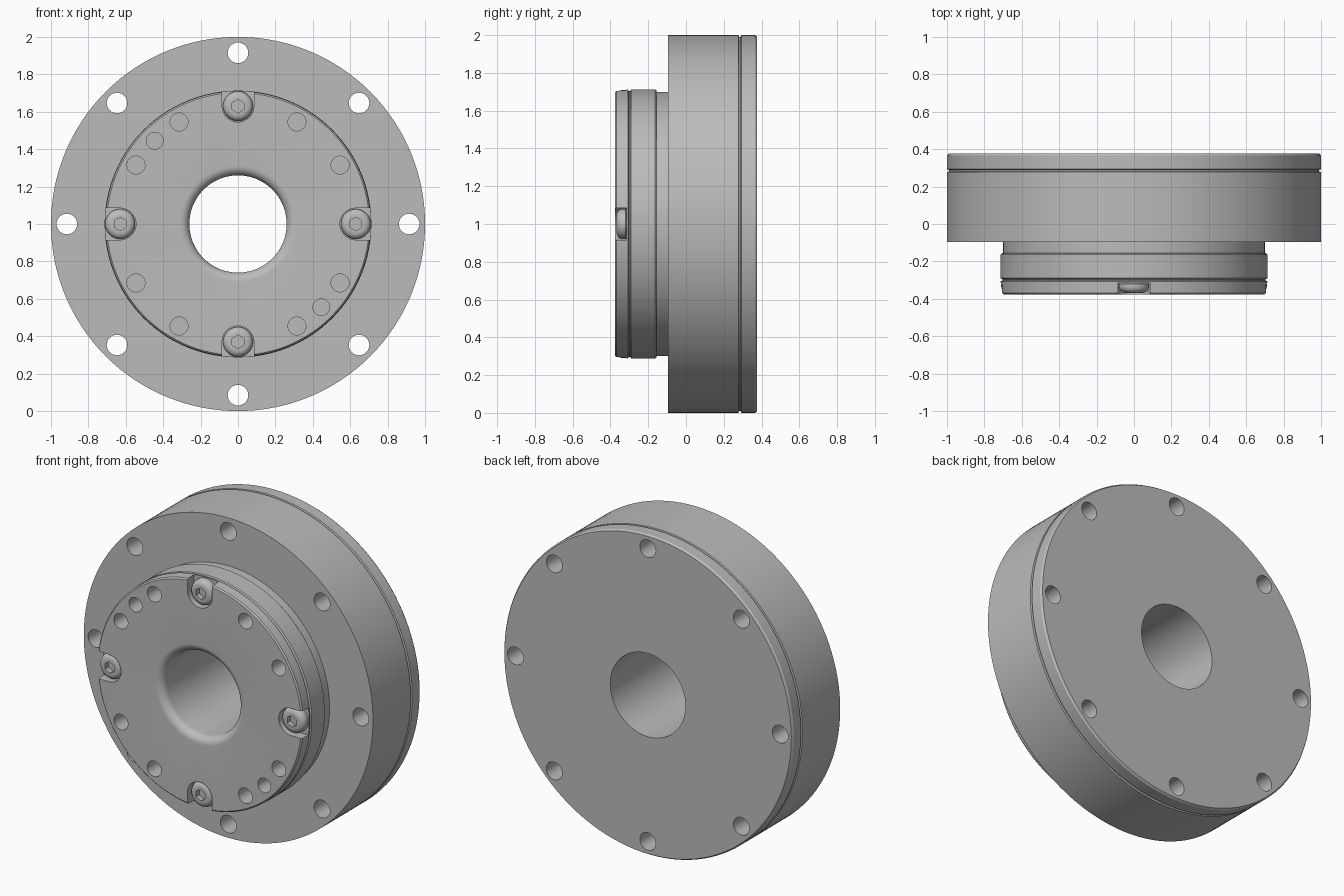
import bpy, bmesh
from math import sin, cos, pi, radians

cube = bpy.data.objects.get("Cube")
if cube:
    bpy.data.objects.remove(cube)

metal = bpy.data.materials.new("brushed grey metal")
metal.use_nodes = True
GREY = (0.5, 0.5, 0.5, 1)
metal.diffuse_color = GREY
metal.node_tree.nodes["Principled BSDF"].inputs["Base Color"].default_value = GREY


def finish(name, bm):
    bmesh.ops.recalc_face_normals(bm, faces=bm.faces)
    mesh = bpy.data.meshes.new(name)
    bm.to_mesh(mesh)
    bm.free()
    mesh.materials.append(metal)
    ob = bpy.data.objects.new(name, mesh)
    bpy.context.collection.objects.link(ob)
    return ob


def lathe(name, profile, segs=128, cx=0, cz=1):
    """Turn a closed (radius, y) outline about a line parallel to y."""
    bm = bmesh.new()
    rings = []
    for i in range(segs):
        a = 2 * pi * i / segs
        rings.append([bm.verts.new((cx + r * cos(a), y, cz + r * sin(a))) for r, y in profile])
    n = len(profile)
    for i in range(segs):
        p, q = rings[i], rings[(i + 1) % segs]
        for j in range(n):
            k = (j + 1) % n
            bm.faces.new((p[j], p[k], q[k], q[j]))
    bmesh.ops.remove_doubles(bm, verts=bm.verts, dist=1e-5)
    return finish(name, bm)


def prism(bm, outline, y0, y1):
    """Extrude an (x, z) outline along y."""
    a = [bm.verts.new((x, y0, z)) for x, z in outline]
    b = [bm.verts.new((x, y1, z)) for x, z in outline]
    bm.faces.new(a)
    bm.faces.new(b[::-1])
    for i in range(len(a)):
        j = (i + 1) % len(a)
        bm.faces.new((a[i], a[j], b[j], b[i]))


def polar(r, deg):
    return r * cos(radians(deg)), 1 + r * sin(radians(deg))


def circle(center, r, segs=32):
    return [(center[0] + r * cos(2 * pi * i / segs), center[1] + r * sin(2 * pi * i / segs))
            for i in range(segs)]


def slot(deg, r, half):
    """Round-ended notch that opens through the rim."""
    pts = [(r - half * sin(t * pi / 16), half * cos(t * pi / 16)) for t in range(17)]
    pts += [(0.85, -half), (0.85, half)]
    c, s = cos(radians(deg)), sin(radians(deg))
    return [(u * c - v * s, 1 + u * s + v * c) for u, v in pts]


def cut(ob, cuts):
    bm = bmesh.new()
    for outline, y0, y1 in cuts:
        prism(bm, outline, y0, y1)
    cutter = finish("cutter", bm)
    cutter.hide_render = True
    mod = ob.modifiers.new("cut", "BOOLEAN")
    mod.operation = "DIFFERENCE"
    mod.solver = "EXACT"
    mod.object = cutter
    select(ob)
    bpy.ops.object.modifier_apply(modifier=mod.name)
    bpy.data.objects.remove(cutter)


def select(ob):
    bpy.ops.object.select_all(action="DESELECT")
    ob.select_set(True)
    bpy.context.view_layer.objects.active = ob


def smooth(ob):
    select(ob)
    bpy.ops.object.shade_smooth_by_angle(angle=radians(30))


BORE, FRONT, STEP, SEAM, BACK = 0.26, -0.377, -0.095, 0.285, 0.377
BOLT_R = 0.63
bolt_holes = [circle(polar(0.915, a), 0.055) for a in range(0, 360, 45)]

# Thick outer housing and rear cover plate, drilled right through
housing = lathe("housing", [(BORE, STEP), (1, STEP), (1, SEAM - 0.007), (0.99, SEAM - 0.004),
                            (0.99, SEAM), (BORE, SEAM)])
cover = lathe("rear_cover", [(BORE, SEAM), (0.99, SEAM), (0.99, SEAM + 0.004), (1, SEAM + 0.008),
                             (1, BACK - 0.012), (0.992, BACK), (BORE, BACK)])
for part in (housing, cover):
    cut(part, [(h, -0.5, 0.5) for h in bolt_holes])
    smooth(part)

# Stepped front hub with grooves and a rounded bore mouth
LIP = 0.05
mouth = [(BORE + LIP * (1 - cos(t * pi / 16)), FRONT + LIP * (1 - sin(t * pi / 16)))
         for t in range(9)]
hub = lathe("front_hub", [(BORE, STEP)] + mouth + [
    (0.702, FRONT), (0.71, FRONT + 0.008), (0.713, -0.307), (0.703, -0.302), (0.703, -0.296),
    (0.713, -0.29), (0.713, -0.163), (0.708, -0.157), (0.70, -0.155), (0.70, STEP)])
cuts = [(slot(a, BOLT_R, 0.085), -0.5, -0.315) for a in range(0, 360, 90)]
cuts += [(circle(polar(BOLT_R, a + o), 0.048), -0.5, -0.22)
         for a in range(0, 360, 90) for o in (30, 60)]
cuts += [(circle(polar(BOLT_R, a), 0.045), -0.5, -0.22) for a in (135, 315)]
cut(hub, cuts)
smooth(hub)

# Button-head screws with hexagon sockets
for label, a in (("left", 0), ("top", 90), ("right", 180), ("bottom", 270)):
    c = polar(BOLT_R, a)
    dome = [(0.045 + 0.035 * cos(t * pi / 12), -0.335 - 0.033 * sin(t * pi / 12))
            for t in range(7)]
    screw = lathe("screw_" + label, [(0, -0.314), (0.074, -0.314), (0.08, -0.32)] + dome
                  + [(0, -0.368)], 48, c[0], c[1])
    cut(screw, [([(z - c[1] + c[0], x - c[0] + c[1]) for x, z in circle(c, 0.036, 6)],
                 -0.5, -0.335)])
    smooth(screw)
